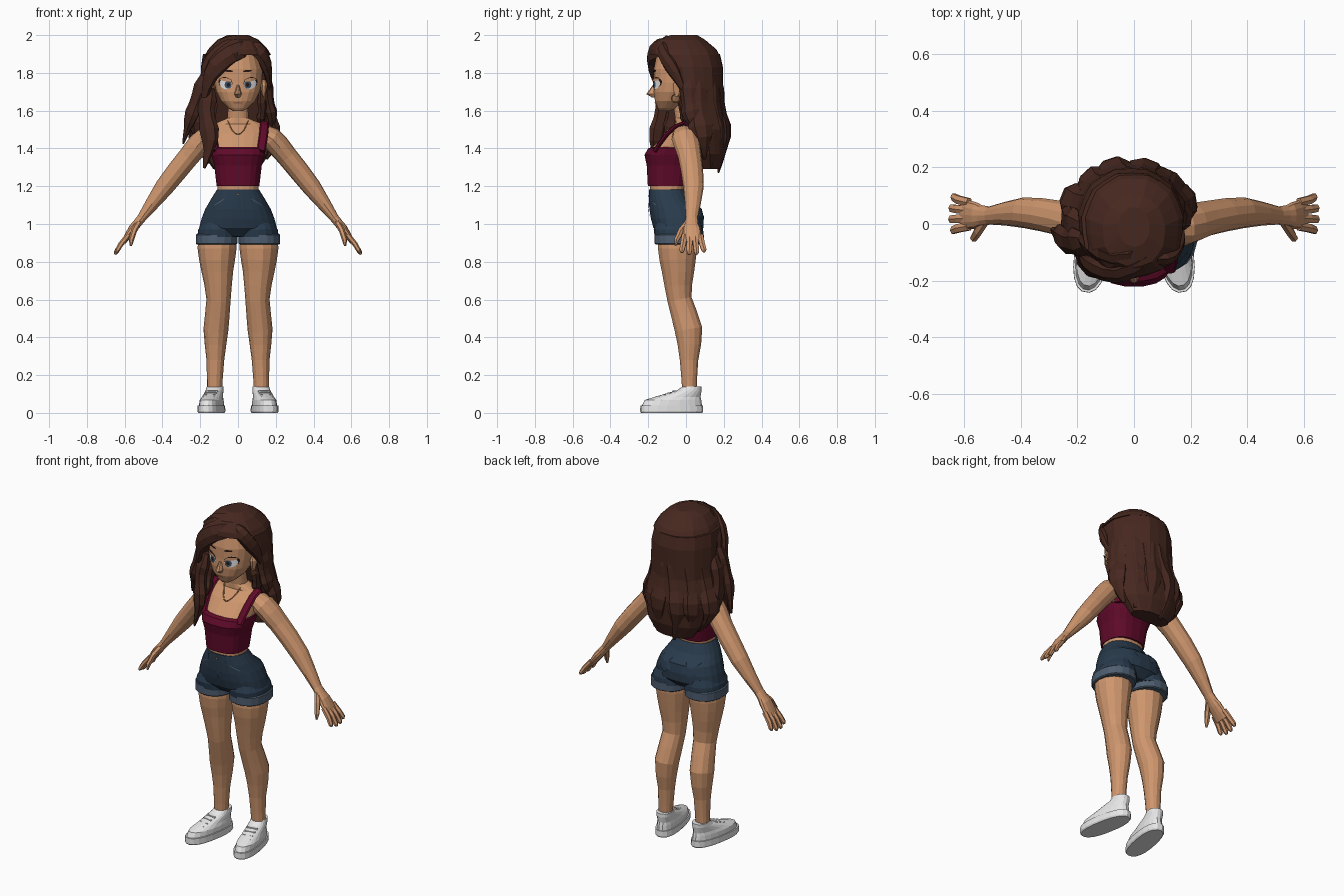
import bpy, bmesh, math
from mathutils import Vector
from mathutils.bvhtree import BVHTree

if "Cube" in bpy.data.objects:
    bpy.data.objects.remove(bpy.data.objects["Cube"])


def material(name, r, g, b):
    m = bpy.data.materials.new(name)
    m.diffuse_color = (r, g, b, 1)
    m.use_nodes = True
    m.node_tree.nodes["Principled BSDF"].inputs["Base Color"].default_value = m.diffuse_color
    return m


SKIN = material("skin", .62, .305, .155)
HAIR = material("brown_hair", .062, .021, .014)
WINE = material("wine_cloth", .115, .003, .022)
DENIM = material("denim", .022, .043, .072)
CUFF = material("faded_denim", .075, .11, .16)
WHITE = material("white", .80, .80, .80)
BLUE = material("iris_blue", .045, .08, .13)
DARK = material("dark_brown", .02, .008, .006)
GOLD = material("gold", .36, .18, .06)
LIP = material("lip", .40, .15, .09)
SIDES = ((-1, "right"), (1, "left"))


def finish(bm, name, mat):
    bmesh.ops.recalc_face_normals(bm, faces=bm.faces)
    me = bpy.data.meshes.new(name)
    bm.to_mesh(me)
    bm.free()
    me.materials.append(mat)
    ob = bpy.data.objects.new(name, me)
    bpy.context.collection.objects.link(ob)
    return ob


def join_rings(name, rings, mat):
    """Join rings of points into a closed body."""
    bm = bmesh.new()
    vs = [[bm.verts.new(p) for p in ring] for ring in rings]
    n = len(vs[0])
    for a, b in zip(vs, vs[1:]):
        for i in range(n):
            j = (i + 1) % n
            bm.faces.new((a[i], a[j], b[j], b[i]))
    bm.faces.new(vs[0])
    bm.faces.new(vs[-1])
    return finish(bm, name, mat)


def smooth_path(rows, steps):
    """Catmull-Rom curve through a few rows of values."""
    out, last = [], len(rows) - 1
    for i in range(last):
        a, b, c, d = (rows[max(i - 1, 0)], rows[i], rows[i + 1], rows[min(i + 2, last)])
        for k in range(steps):
            t = k / steps
            out.append([.5 * (2 * q + (r - p) * t + (2 * p - 5 * q + 4 * r - s) * t * t
                              + (3 * q - p - 3 * r + s) * t ** 3) for p, q, r, s in zip(a, b, c, d)])
    return out + [list(rows[last])]


def stack(name, x, rows, mat, n=16, p=2.0, wave=0, turn=0):
    """Horizontal rings: (y, z, half width, half depth[, front limit])."""
    rings = []
    for y, z, rx, ry, *limit in rows:
        ring = []
        for i in range(n):
            a = 2 * math.pi * (i + .5) / n
            c, s = math.cos(a), math.sin(a)
            k = 1 + wave * (-1) ** i
            dx = rx * k * math.copysign(abs(c) ** (2 / p), c)
            dy = y + ry * k * math.copysign(abs(s) ** (2 / p), s)
            if limit:
                dy = max(dy, limit[0])
            ring.append((x + dx * math.cos(turn) - dy * math.sin(turn),
                         dx * math.sin(turn) + dy * math.cos(turn), z))
        rings.append(ring)
    return join_rings(name, rings, mat)


def tube(name, rows, mat, n=8, axis=(0, 1, 0)):
    """Rings across a path: (x, y, z, width, depth); no axis means depth points outward."""
    pts = [Vector(r[:3]) for r in rows]
    rings = []
    for i, r in enumerate(rows):
        t = (pts[min(i + 1, len(pts) - 1)] - pts[max(i - 1, 0)]).normalized()
        side = t.cross(Vector(axis or (r[0], r[1] - .03, 0))).normalized()
        deep = side.cross(t).normalized()
        rings.append([pts[i] + side * r[3] * math.cos(a) + deep * r[4] * math.sin(a)
                      for a in (2 * math.pi * k / n for k in range(n))])
    return join_rings(name, rings, mat)


def lock(name, w, *pts, ripple=.16):
    """Flattened wavy hair lock, full in the middle and pointed at the end."""
    path = smooth_path(pts, 3)
    for i, q in enumerate(path):
        t = i / (len(path) - 1)
        k = w * max(math.sin(math.pi * (.2 + .78 * t)), .12) * (1 - ripple * math.cos(5 * math.pi * t))
        q += [k, k * .6]
    tube(name, path, HAIR, 7, None)


def tree(ob):
    return BVHTree.FromPolygons([v.co for v in ob.data.vertices],
                                [p.vertices[:] for p in ob.data.polygons])


def surface(bvh, x, z, side, lift):
    hit = bvh.ray_cast(Vector((x, side, z)), Vector((0, -side, 0)))[0]
    return Vector((x, (hit.y if hit else -.1) + side * lift, z))


def plate(name, bvh, cx, cz, outline, mat, lift=.004, side=-1):
    """Thin patch laid on a surface from the front (-1) or back (+1)."""
    bm = bmesh.new()
    mid = bm.verts.new(surface(bvh, cx, cz, side, lift))
    rows = [[bm.verts.new(surface(bvh, cx + x * k, cz + z * k, side, lift)) for x, z in outline]
            for k in (.35, .7, 1)]
    n = len(outline)
    for i in range(n):
        j = (i + 1) % n
        bm.faces.new((mid, rows[0][i], rows[0][j]))
        for a, b in zip(rows, rows[1:]):
            bm.faces.new((a[i], b[i], b[j], a[j]))
    ob = finish(bm, name, mat)
    if sum(f.normal.y for f in ob.data.polygons) * side < 0:
        ob.data.flip_normals()


def oval(rx, rz, tilt=0, n=12):
    return [(rx * math.cos(a), rz * math.sin(a) + tilt * rx * math.cos(a))
            for a in (2 * math.pi * k / n for k in range(n))]


def box(w, h):
    return [(-w, h), (w, h), (w, -h), (-w, -h)]


# Torso, neck, head and nose
torso = stack("torso", 0, [(-.1, 1.15, .108, .09), (-.09, 1.3, .116, .106), (-.085, 1.37, .135, .125),
                           (-.025, 1.48, .16, .085), (0, 1.53, .13, .058), (-.008, 1.56, .058, .05),
                           (-.025, 1.66, .048, .048)], SKIN, 20, 2.4)
head = stack("head", 0, [(-.115, 1.598, .026, .025), (-.1, 1.613, .052, .05), (-.08, 1.65, .09, .085),
                         (-.06, 1.7, .116, .112), (-.045, 1.75, .127, .125), (-.03, 1.82, .132, .142),
                         (-.02, 1.93, .1, .13)], SKIN, 20, 2.3)
stack("nose", 0, [(-.16, 1.669, .011, .018), (-.172, 1.688, .02, .038), (-.16, 1.735, .008, .016)], SKIN, 10)

# Face details
face = tree(head)
for s, side in SIDES:
    plate(side + "_eyelash", face, s * .066, 1.747, oval(.038, .031, s * .14), DARK, .003)
    plate(side + "_eye", face, s * .064, 1.741, oval(.034, .028, s * .12), WHITE, .005)
    plate(side + "_iris", face, s * .052, 1.737, oval(.019, .021), BLUE, .007)
    plate(side + "_pupil", face, s * .051, 1.737, oval(.009, .011), DARK, .0085)
    plate(side + "_eyelid", face, s * .065, 1.764, oval(.034, .009, s * .14), SKIN, .0095)
    plate(side + "_eyebrow", face, s * .05, 1.81, oval(.024, .006, s * .1), DARK)
    stack(side + "_ear", s * .137, [(-.05, 1.675, .008, .012), (-.042, 1.735, .02, .03),
                                    (-.042, 1.765, .01, .014)], SKIN, 8)
    bpy.ops.mesh.primitive_torus_add(location=(s * .142, -.055, 1.665), rotation=(0, math.pi / 2, 0),
                                     major_radius=.021, minor_radius=.004, major_segments=14, minor_segments=5)
    bpy.context.object.name = side + "_earring"
    bpy.context.object.data.materials.append(GOLD)
plate("mouth", face, 0, 1.642, oval(.026, .005), LIP)

# Necklace laid on the chest
chest = tree(torso)
arc = [k / 4 - 1 for k in range(9)]
tube("necklace", [(*surface(chest, .055 * u, 1.475 + .07 * u * u, -1, .003), .0035, .0035) for u in arc], GOLD, 5)

# Tank top
stack("tank_top", 0, [(-.097, 1.2, .114, .106), (-.092, 1.31, .127, .117), (-.087, 1.365, .143, .134),
                      (-.076, 1.4, .147, .126), (-.072, 1.407, .142, .112)], WINE, 20, 2.6)
stack("tank_back", 0, [(-.02, 1.39, .143, .08, 0), (-.01, 1.47, .14, .076, .01)], WINE, 20, 2.6)

for s, side in SIDES:
    # Strap over the shoulder
    strap = smooth_path([(.122, -.165, 1.385), (.136, -.1, 1.477), (.14, -.01, 1.535), (.13, .062, 1.46)], 2)
    tube(side + "_strap", [(s * x, y, z, .012, .024) for x, y, z in strap], WINE, 8, (1, 0, 0))

    # Arm, palm and fingers
    arm = [(.11, -.01, 1.49, .035, .05), (.175, -.005, 1.455, .06, .072), (.26, .02, 1.358, .056, .062),
           (.39, .04, 1.195, .05, .054), (.51, .03, 1.032, .024, .032), (.555, .03, .977, .024, .046),
           (.605, .034, .905, .013, .055)]
    tube(side + "_arm", [(s * r[0], *r[1:]) for r in smooth_path(arm, 2)], SKIN, 12)
    for k in range(4):
        y0, y1 = -.008 + .028 * k, -.022 + .039 * k
        reach = .01 * math.sin(math.pi * (k + .3) / 3.4)
        x1, z1 = .642 + reach, .853 - 1.6 * reach
        tube(f"{side}_finger_{k + 1}", [(s * .582, y0, .94, .014, .017),
                                        (s * .62, (y0 + y1) / 2, .893, .014, .017),
                                        (s * (x1 - .006), y1, z1 + .012, .012, .015),
                                        (s * x1, y1, z1, .005, .007)], SKIN, 6)
    tube(side + "_thumb", [(s * .525, .015, 1.01, .016, .02), (s * .55, -.025, .965, .016, .018),
                           (s * .565, -.05, .915, .014, .014), (s * .567, -.057, .885, .006, .006)], SKIN, 6)

    # Leg with knee and calf
    leg = [(.108, -.04, .98, .095, .1), (.111, -.045, .87, .103, .106), (.109, -.042, .75, .084, .088),
           (.103, -.034, .6, .064, .066), (.117, .014, .44, .066, .075), (.12, .016, .28, .047, .05),
           (.125, .018, .1, .039, .038)]
    tube(side + "_leg", [(s * r[0], *r[1:]) for r in smooth_path(leg, 2)], SKIN, 14)

    # Leg of the shorts with turned-up cuff
    stack(side + "_short_leg", s * .108, [(-.04, 1.01, .08, .115), (-.04, .97, .104, .131),
                                          (-.036, .93, .11, .129)], DENIM, 18, 2.2)
    stack(side + "_short_cuff", s * .113, [(-.036, z, .112 - d, .13 - d) for z, d in
                                           ((.892, .006), (.897, 0), (.943, 0), (.948, .006))], CUFF, 18, 2.2)

    # Shoe: sole, upper and laces, toes turned out
    x, turn = s * .127, s * .18
    stack(side + "_shoe_sole", x, [(-.077, z, .065 - d, .169 - d) for z, d in
                                   ((0, .005), (.008, 0), (.04, .001))], WHITE, 20, 2.4, turn=turn)
    stack(side + "_shoe_upper", x, [(-.076, .038, .059, .162), (-.07, .068, .057, .152), (-.045, .085, .051, .123),
                                    (.018, .12, .046, .065), (.032, .14, .043, .05)], WHITE, 20, 2.2, turn=turn)
    for k in range(4):
        y, z = -.145 + .028 * k, .083 + .011 * k
        stack(f"{side}_lace_{k + 1}", x, [(y, z - .012, .036, .008), (y, z + .003, .03, .007)],
              WHITE, 8, 4, turn=turn)

# Shorts body
shorts = stack("shorts", 0, [(-.1, 1.183, .112, .097), (-.085, 1.13, .145, .112), (-.055, 1.08, .174, .14),
                             (-.046, 1.03, .194, .141), (-.04, .98, .207, .134), (-.04, .935, .15, .09)],
               DENIM, 24, 2.3)
cloth = tree(shorts)
for s, side in SIDES:
    plate(side + "_back_pocket", cloth, s * .085, 1.06,
          [(-.042, .042), (.042, .042), (.04, -.025), (0, -.045), (-.04, -.025)], DENIM, .006, 1)
    plate(side + "_front_pocket", cloth, s * .1, 1.115, oval(.03, .003, -s * .6), CUFF, .003)
    plate(side + "_belt_loop", cloth, s * .06, 1.158, box(.006, .016), DENIM, .007)
plate("fly", cloth, .004, 1.09, box(.01, .048), DENIM, .006)
plate("button", cloth, 0, 1.158, oval(.007, .007, 0, 8), GOLD, .008)

# Hair: main mass, open at the face
stack("hair_crown", 0, [(-.01, 2.0, .055, .07), (-.025, 1.975, .11, .128), (-.012, 1.925, .157, .174),
                        (-.005, 1.895, .174, .184)], HAIR, 22, 2.1, .012)
stack("hair_mass", -.01, [(-.005, 1.9, .175, .187, -.1), (.008, 1.83, .186, .19, -.05),
                          (.03, 1.65, .19, .17, .005), (.09, 1.5, .208, .132, .055),
                          (.11, 1.37, .175, .1, .07), (.12, 1.29, .12, .06, .08)], HAIR, 22, 2.1, .012)

# Hair: broad wavy locks down the back, emerging from the main mass
for k in range(6):
    a = math.radians(14 + 30.4 * k)
    c, s = math.cos(a), math.sin(a)
    w = .01 * (-1) ** k
    lock(f"back_lock_{k + 1}", .066, (.13 * c, .02 + .13 * s, 1.84), (.165 * c - .01, .025 + .145 * s, 1.64),
         (.205 * c - .02 + w, .05 + .155 * s, 1.46), (.155 * c, .07 + .105 * s, 1.265 + .07 * abs(c) + w))

# Hair: swept fringe and side locks
lock("fringe_sweep", .06, (.085, -.09, 1.945), (-.04, -.17, 1.905), (-.145, -.15, 1.79), (-.19, -.1, 1.6), ripple=.05)
lock("fringe_side", .042, (.06, -.12, 1.945), (.12, -.122, 1.905), (.16, -.06, 1.8), (.165, 0, 1.68), ripple=.05)
lock("crown_lock", .055, (.06, -.06, 1.945), (-.06, -.12, 1.935), (-.165, -.07, 1.82), (-.185, -.04, 1.68), ripple=.05)
lock("chest_lock", .062, (-.15, -.09, 1.72), (-.168, -.115, 1.6), (-.15, -.155, 1.44), (-.18, -.16, 1.295))
lock("under_lock", .055, (-.14, -.04, 1.7), (-.15, -.06, 1.58), (-.155, -.09, 1.48), (-.16, -.11, 1.39))
lock("outer_lock", .056, (-.165, -.06, 1.8), (-.21, -.065, 1.68), (-.258, -.045, 1.54), (-.29, -.02, 1.425))
lock("wave_lock", .062, (-.17, -.01, 1.76), (-.215, 0, 1.64), (-.22, .02, 1.5), (-.2, .02, 1.37))
lock("far_side_lock", .052, (.15, .02, 1.8), (.16, .02, 1.67), (.18, .035, 1.56), (.17, .07, 1.45))
lock("neck_lock", .042, (.125, 0, 1.7), (.13, 0, 1.61), (.12, .015, 1.55), (.13, .03, 1.5))
